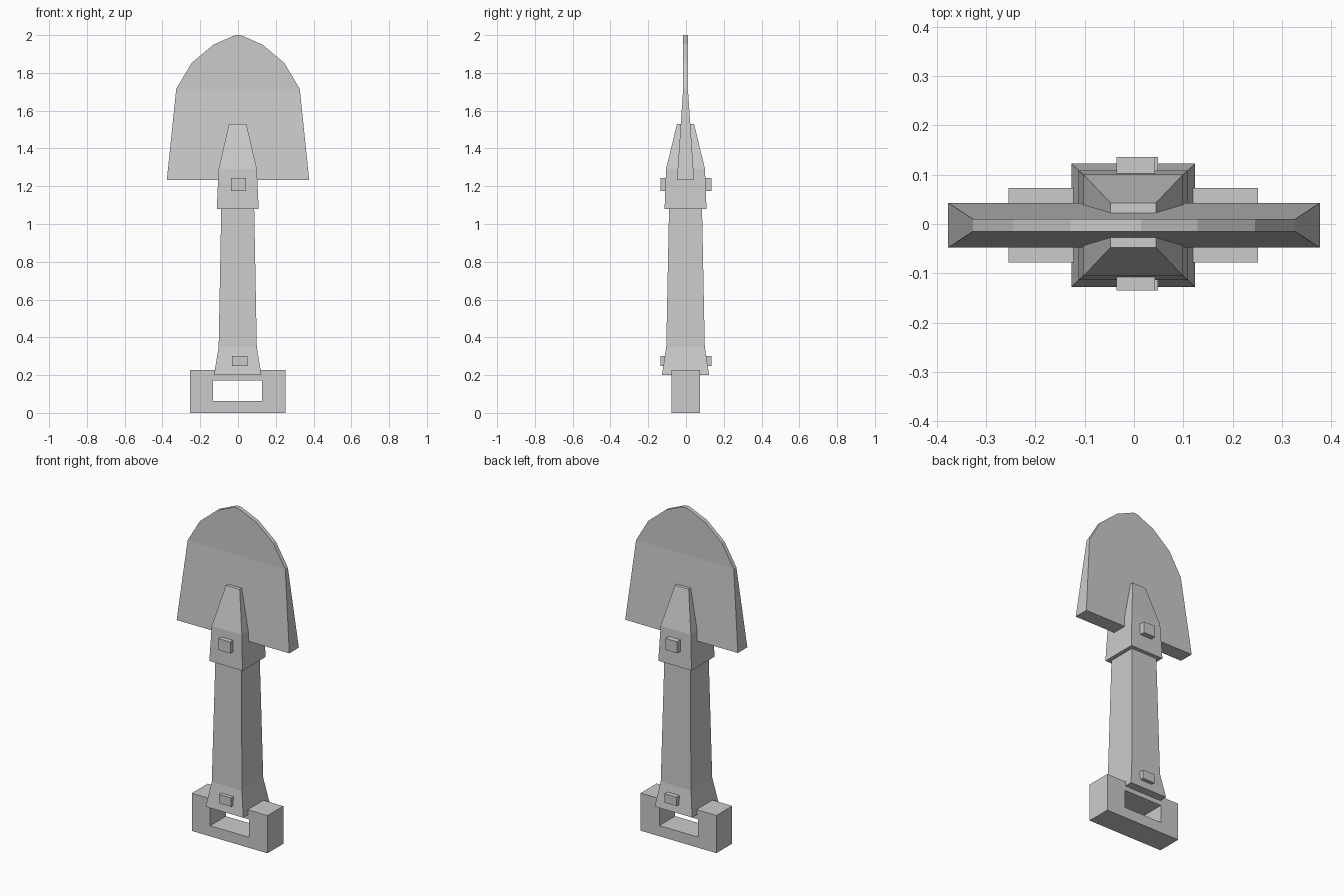
import bpy, bmesh

if "Cube" in bpy.data.objects:
    bpy.data.objects.remove(bpy.data.objects["Cube"])

CY = -0.0025   # shared centre plane of the tool
CX = -0.0015


def make_object(name, bm):
    bmesh.ops.recalc_face_normals(bm, faces=bm.faces)
    mesh = bpy.data.meshes.new(name)
    bm.to_mesh(mesh)
    bm.free()
    ob = bpy.data.objects.new(name, mesh)
    bpy.context.collection.objects.link(ob)
    return ob


def loft(name, sections):
    """Closed rectangular tube through (z, half_x, half_y) sections."""
    bm = bmesh.new()
    rings = [[bm.verts.new((CX + sx * hx, CY + sy * hy, z))
              for sx, sy in ((-1, -1), (1, -1), (1, 1), (-1, 1))]
             for z, hx, hy in sections]
    for a, b in zip(rings, rings[1:]):
        for i in range(4):
            j = (i + 1) % 4
            bm.faces.new((a[i], a[j], b[j], b[i]))
    bm.faces.new(rings[0])
    bm.faces.new(rings[-1])
    return make_object(name, bm)


def box(name, x0, x1, y0, y1, z0, z1):
    bm = bmesh.new()
    bmesh.ops.create_cube(bm, size=1)
    for v in bm.verts:
        v.co = ((x0 + x1) / 2 + v.co.x * (x1 - x0),
                (y0 + y1) / 2 + v.co.y * (y1 - y0),
                (z0 + z1) / 2 + v.co.z * (z1 - z0))
    return make_object(name, bm)


def blade():
    """Faceted pointed blade, thick at the shoulder and thin at the tip."""
    half = [(0.377, 1.232), (0.327, 1.715), (0.246, 1.852), (0.129, 1.95), (0.014, 2.0)]
    outline = half + [(-x, z) for x, z in reversed(half)]
    bm = bmesh.new()
    sides = []
    for s in (-1, 1):
        vs = [bm.verts.new((x, CY + s * (0.0455 if z < 1.5 else 0.0125), z))
              for x, z in outline]
        bm.faces.new((vs[0], vs[1], vs[-2], vs[-1]))
        bm.faces.new(vs[1:-1])
        sides.append(vs)
    a, b = sides
    for i in range(len(a)):
        j = (i + 1) % len(a)
        bm.faces.new((a[i], a[j], b[j], b[i]))
    return make_object("blade", bm)


def grip():
    """Rectangular ring extruded through its depth."""
    bm = bmesh.new()
    rects = ((-0.255, 0.252, 0.0, 0.228), (-0.132, 0.127, 0.064, 0.172))
    loops = [[[bm.verts.new((x, y, z)) for x, z in
               ((x0, z0), (x1, z0), (x1, z1), (x0, z1))]
              for x0, x1, z0, z1 in rects] for y in (-0.078, 0.073)]
    for i in range(4):
        j = (i + 1) % 4
        for outer, inner in loops:
            bm.faces.new((outer[i], outer[j], inner[j], inner[i]))
        for k in range(2):
            f, b = loops[0][k], loops[1][k]
            bm.faces.new((f[i], f[j], b[j], b[i]))
    return make_object("grip", bm)


# Blade and the tapered socket that clasps it
blade()
loft("socket", [(1.08, 0.111, 0.111), (1.292, 0.101, 0.103), (1.53, 0.046, 0.045)])

# Shaft, flaring at the bottom
loft("shaft", [(0.2, 0.1255, 0.125), (0.348, 0.101, 0.102), (1.10, 0.087, 0.087)])

# Grip ring
grip()

# Square pins through socket and shaft
box("upper_pin", -0.036, 0.043, -0.135, 0.136, 1.175, 1.244)
box("lower_pin", -0.032, 0.049, -0.135, 0.136, 0.249, 0.302)
